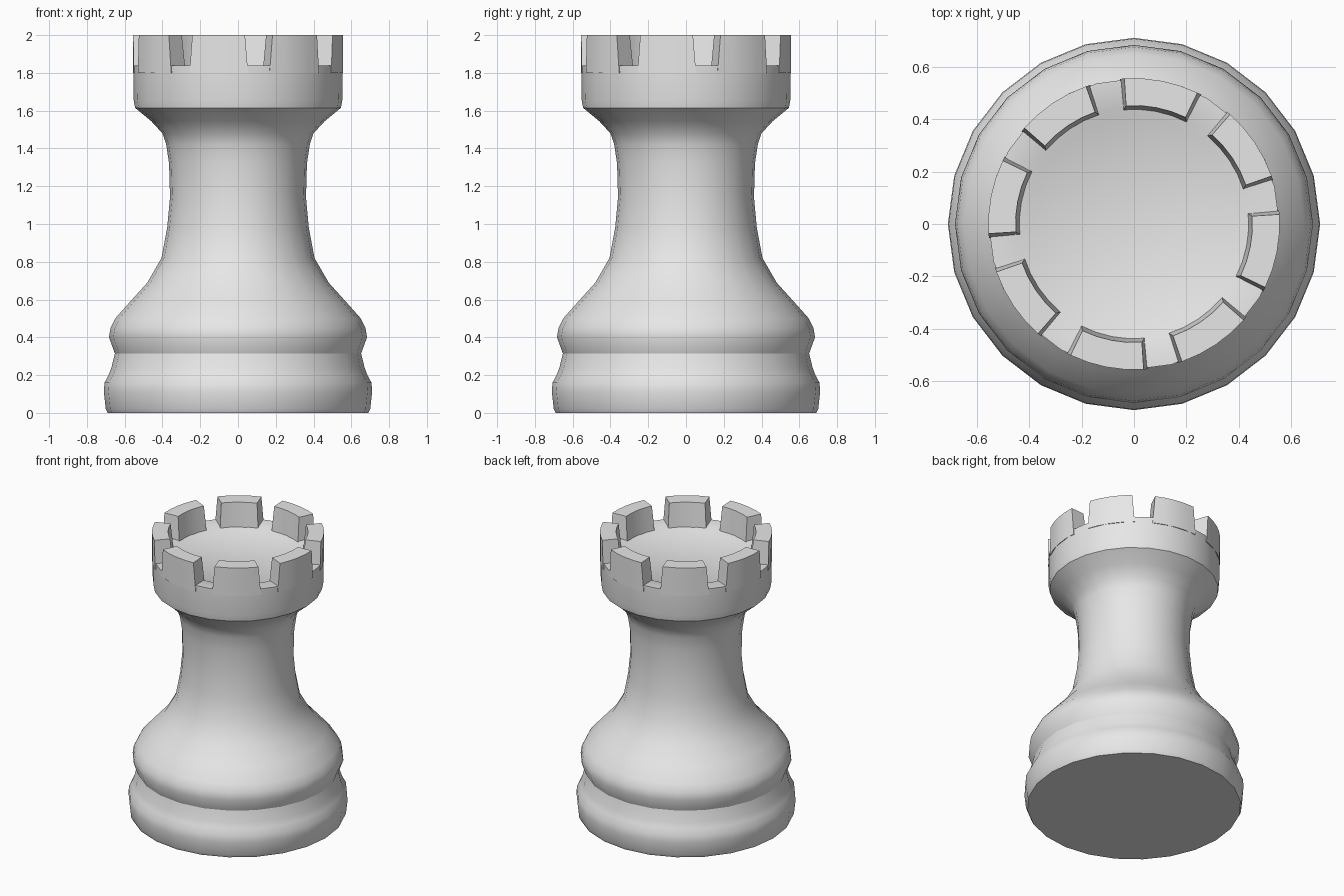
import bpy, bmesh
from math import cos, sin, radians, tau

cube = bpy.data.objects.get("Cube")
if cube:
    bpy.data.objects.remove(cube, do_unlink=True)

grey = bpy.data.materials.new("plain_grey")
grey.use_nodes = True
colour = (0.8, 0.8, 0.8, 1)
grey.diffuse_color = colour
for node in grey.node_tree.nodes:
    if node.type == 'BSDF_PRINCIPLED':
        node.inputs["Base Color"].default_value = colour


def finish(bm, name):
    """Turn a bmesh into a smooth object with sharp creases."""
    bmesh.ops.recalc_face_normals(bm, faces=bm.faces)
    mesh = bpy.data.meshes.new(name)
    bm.to_mesh(mesh)
    bm.free()
    mesh.materials.append(grey)
    mesh.shade_smooth()
    mesh.set_sharp_from_angle(angle=radians(30))
    obj = bpy.data.objects.new(name, mesh)
    bpy.context.collection.objects.link(obj)
    return obj


def polar(bm, radius, angle, z):
    return bm.verts.new((radius * cos(angle), radius * sin(angle), z))


def lathe(name, profile, sides):
    """Turn a radius/height profile and cap both ends flat."""
    bm = bmesh.new()
    rings = [[polar(bm, r, tau * i / sides, z) for i in range(sides)]
             for r, z in profile]
    for low, high in zip(rings, rings[1:]):
        for i in range(sides):
            j = (i + 1) % sides
            bm.faces.new((low[i], low[j], high[j], high[i]))
    bm.faces.new(rings[0])
    bm.faces.new(rings[-1])
    return finish(bm, name)


def battlement(name, centre, steps=4):
    """Curved block, a little wider at its foot than at its top."""
    section = [(0.435, 1.80, 16.5), (0.556, 1.80, 16.5),
               (0.556, 2.0, 14.8), (0.452, 2.0, 14.8)]
    bm = bmesh.new()
    slices = [[polar(bm, r, radians(centre + half * (2 * s / steps - 1)), z)
               for r, z, half in section] for s in range(steps + 1)]
    for a, b in zip(slices, slices[1:]):
        for i in range(4):
            j = (i + 1) % 4
            bm.faces.new((a[i], a[j], b[j], b[i]))
    bm.faces.new(slices[0])
    bm.faces.new(slices[-1])
    # Softened corners
    corners = [e for e in bm.edges
               if not e.is_boundary and e.calc_face_angle(0) > radians(40)]
    bmesh.ops.bevel(bm, geom=corners, offset=0.01, segments=1,
                    affect='EDGES', clamp_overlap=True)
    return finish(bm, name)


# Turned body: foot, collar, waist, flared head and sunken floor
body = [(0.69, 0), (0.70, 0.02), (0.71, 0.11), (0.707, 0.16), (0.685, 0.20),
        (0.67, 0.24), (0.652, 0.315), (0.683, 0.40), (0.675, 0.45),
        (0.65, 0.50), (0.57, 0.59), (0.48, 0.69), (0.405, 0.82), (0.375, 0.98),
        (0.36, 1.14), (0.365, 1.32), (0.38, 1.42), (0.40, 1.48), (0.46, 1.545),
        (0.545, 1.615), (0.553, 1.66), (0.555, 1.84),
        (0.45, 1.835), (0.41, 1.815)]
lathe("tower_body", body, 24)

# Ring of eight battlements
for k in range(8):
    battlement(f"battlement_{k + 1}", 79 + 45 * k)
